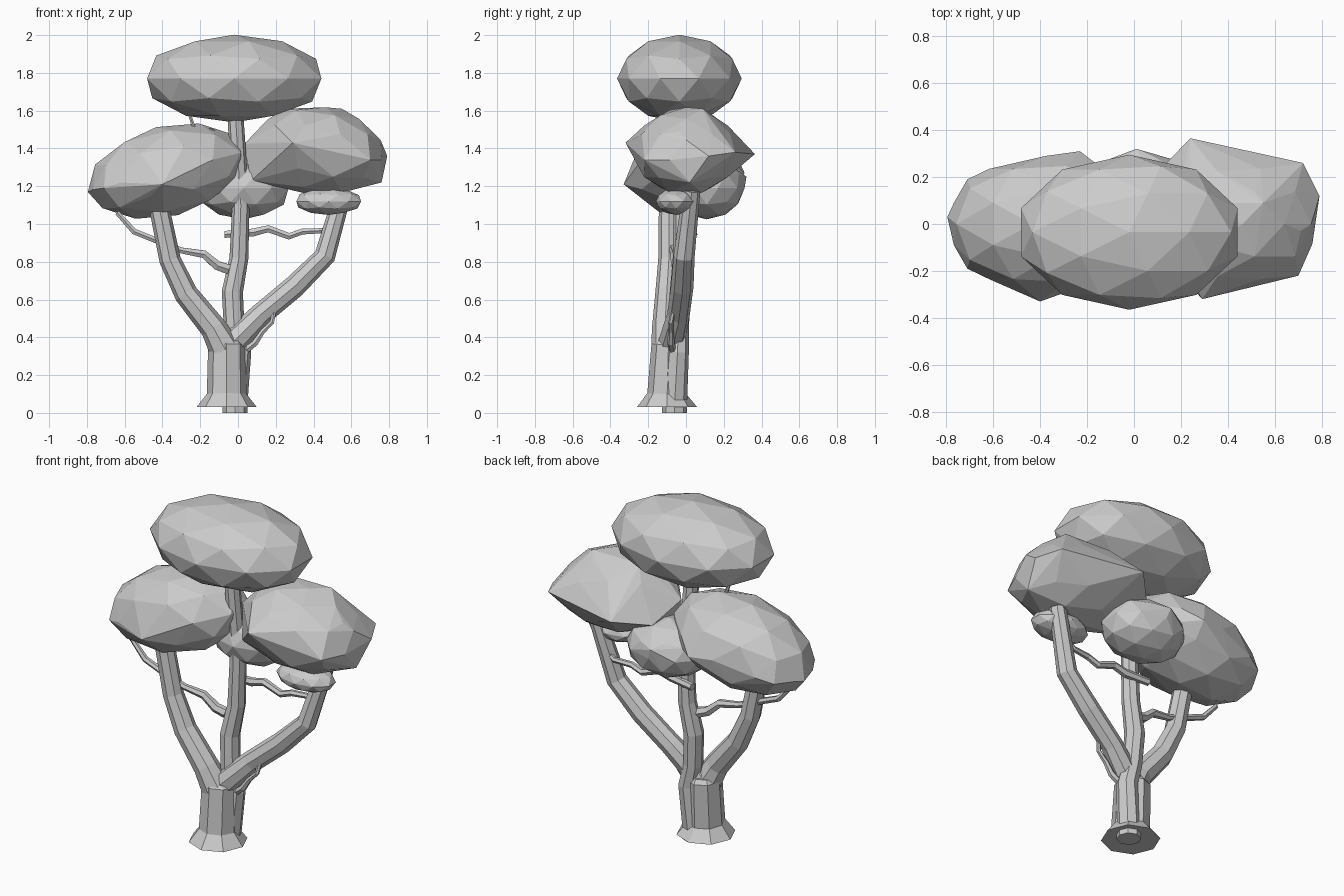
import bpy, bmesh
from math import cos, sin, pi, radians
from mathutils import Vector, Matrix


def finish(bm, name):
    bmesh.ops.recalc_face_normals(bm, faces=bm.faces[:])
    me = bpy.data.meshes.new(name)
    bm.to_mesh(me)
    bm.free()
    ob = bpy.data.objects.new(name, me)
    bpy.context.collection.objects.link(ob)
    return ob


def tube(name, pts, sides=8):
    """Faceted limb through (x, y, z, radius) points, capped at both ends."""
    bm = bmesh.new()
    P = [Vector(p[:3]) for p in pts]
    rings = []
    for i, p in enumerate(P):
        t = (P[min(i + 1, len(P) - 1)] - P[max(i - 1, 0)]).normalized()
        u = Vector((0, 1, 0))
        u = (u - t * u.dot(t)).normalized()
        v = t.cross(u)
        r = pts[i][3]
        rings.append([bm.verts.new(p + r * (u * cos(a) + v * sin(a)))
                      for a in (2 * pi * k / sides for k in range(sides))])
    for a, b in zip(rings, rings[1:]):
        for k in range(sides):
            j = (k + 1) % sides
            bm.faces.new((a[k], a[j], b[j], b[k]))
    bm.faces.new(rings[0])
    bm.faces.new(rings[-1])
    return finish(bm, name)


def crown(name, center, radii, tilt=0, corners=()):
    """Low-poly leaf mass; corners are extra points pulled out of the hull."""
    bm = bmesh.new()
    m = (Matrix.Translation(center) @ Matrix.Rotation(radians(tilt), 4, 'Y')
         @ Matrix.Diagonal((*radii, 1)))
    bmesh.ops.create_icosphere(bm, subdivisions=2, radius=1, matrix=m)
    if corners:
        pts = [v.co.copy() for v in bm.verts] + [Vector(c) for c in corners]
        bm.clear()
        for p in pts:
            bm.verts.new(p)
        bmesh.ops.convex_hull(bm, input=bm.verts[:])
        loose = [v for v in bm.verts if not v.link_faces]
        bmesh.ops.delete(bm, geom=loose, context='VERTS')
    return finish(bm, name)


# Trunk with flared foot
tube("trunk", [(-.06, -.10, .03, .16), (-.06, -.10, .10, .105),
               (-.06, -.085, .36, .098), (-.06, -.085, .38, .08)])

# Main limbs
tube("center_stem", [(-.015, -.06, 0, .066), (-.015, -.06, .06, .066),
                     (.01, -.045, .32, .06), (-.02, -.04, .45, .055),
                     (-.03, -.03, .64, .056), (.005, -.02, .82, .05),
                     (.015, -.02, 1.1, .046), (-.015, -.04, 1.6, .042)])
tube("left_limb", [(-.07, -.10, .34, .085), (-.13, -.11, .45, .07),
                   (-.275, -.10, .63, .063), (-.36, -.09, .81, .057),
                   (-.43, -.09, 1.15, .053)])
tube("right_limb", [(-.04, -.08, .36, .072), (.12, -.04, .52, .06),
                    (.30, -.02, .67, .06), (.46, -.01, .83, .056),
                    (.56, .03, 1.18, .046)])

# Twigs
tube("left_twig", [(-.05, -.04, .76, .03), (-.11, -.05, .78, .028),
                   (-.18, -.06, .84, .024), (-.30, -.07, .86, .018),
                   (-.45, -.08, .92, .018), (-.55, -.08, .96, .018),
                   (-.64, -.08, 1.06, .014)], 6)
tube("right_twig", [(-.07, .04, .945, .021), (.08, .02, .955, .024),
                    (.16, .02, .975, .022), (.27, .02, .935, .02),
                    (.34, .02, .96, .018), (.45, .03, .965, .016),
                    (.54, .03, 1.04, .014)], 6)
tube("lower_twig", [(.04, -.07, .33, .02), (.09, -.08, .37, .019),
                    (.13, -.08, .43, .015), (.18, -.08, .48, .013),
                    (.20, -.06, .58, .011)], 6)
tube("upper_twig", [(-.02, -.03, 1.40, .02), (-.14, -.04, 1.49, .018),
                    (-.23, -.04, 1.50, .013), (-.26, -.04, 1.59, .009)], 6)

# Leaf crowns
crown("top_crown", (-.02, -.035, 1.77), (.485, .33, .232))
crown("left_crown", (-.375, 0, 1.28), (.425, .29, .24), -14,
      [(-.795, .03, 1.17), (-.40, -.33, 1.21), (-.23, .31, 1.27),
       (-.71, .19, 1.19), (-.71, -.19, 1.19)])
crown("right_crown", (.43, 0, 1.385), (.35, .275, .235), 8,
      [(.24, .365, 1.37), (.29, -.32, 1.43), (.72, .26, 1.38),
       (.79, .12, 1.36), (.70, -.22, 1.34), (.55, .09, 1.61),
       (.24, .09, 1.61), (.03, 0, 1.42), (.07, -.06, 1.23),
       (.71, -.03, 1.49), (.76, .02, 1.22), (.08, .2, 1.33)])
crown("middle_crown", (.03, .11, 1.19), (.25, .20, .165), 0,
      [(.01, .32, 1.25)])
crown("small_crown", (.48, -.05, 1.12), (.18, .11, .072))
